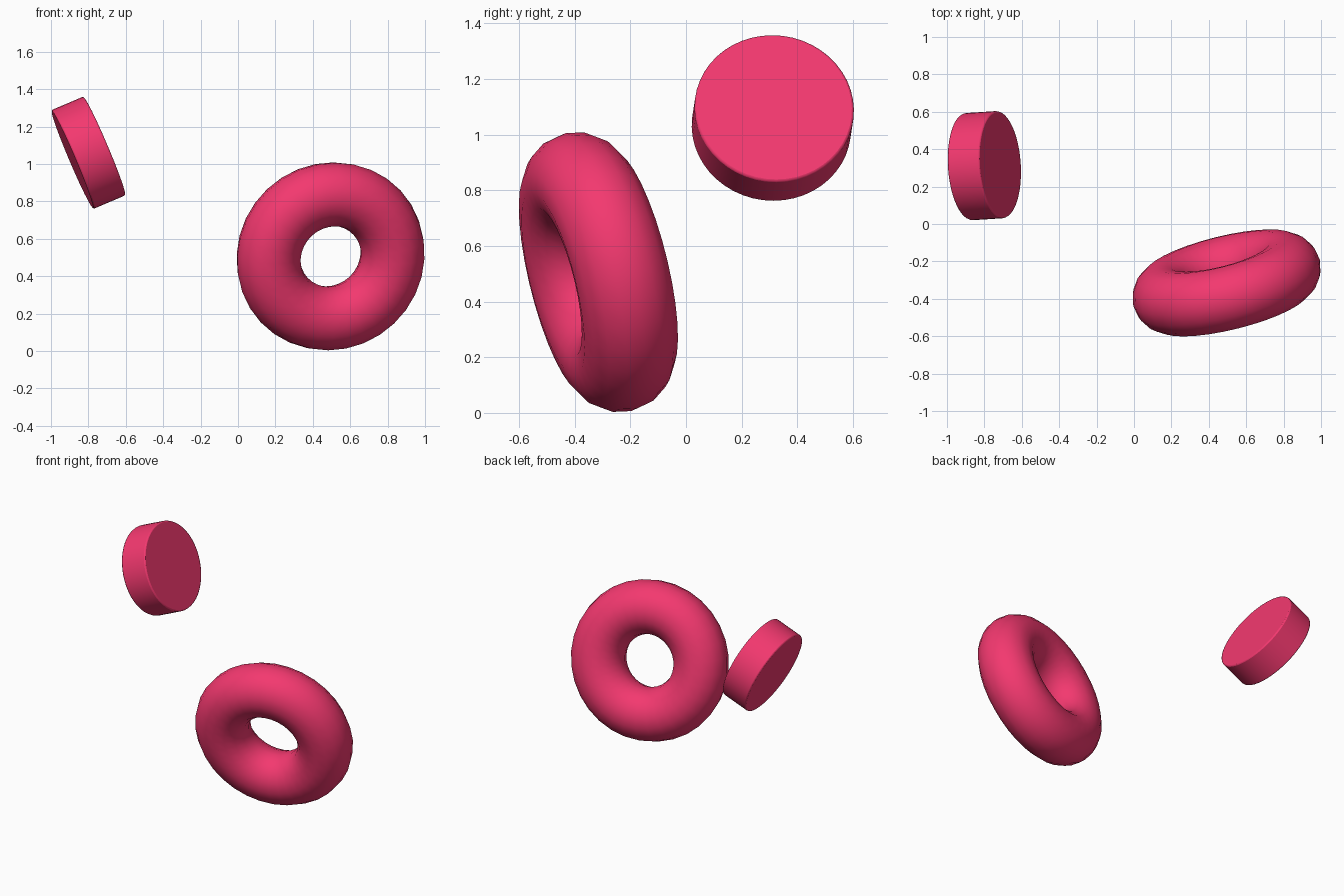
import bpy
import math
from mathutils import Vector

if "Cube" in bpy.data.objects:
    bpy.data.objects.remove(bpy.data.objects["Cube"])

pink = bpy.data.materials.new("pink")
pink.diffuse_color = (0.9, 0.04, 0.16, 1)
pink.use_nodes = True
pink.node_tree.nodes["Principled BSDF"].inputs["Base Color"].default_value = pink.diffuse_color


def finish(name, axis):
    """Name the active part, point its local z along the axis, colour and smooth it."""
    ob = bpy.context.object
    ob.name = name
    ob.rotation_euler = Vector(axis).to_track_quat('Z', 'Y').to_euler()
    ob.data.materials.append(pink)
    return ob


# Tilted ring
bpy.ops.mesh.primitive_torus_add(major_segments=32, minor_segments=16,
                                 major_radius=0.341, minor_radius=0.173,
                                 location=(0.495, -0.315, 0.506))
finish("ring", (-0.235, 0.943, 0.235))
bpy.ops.object.shade_smooth()

# Tilted thick disc with a slightly softened rim
bpy.ops.mesh.primitive_cylinder_add(vertices=48, radius=0.287, depth=0.186,
                                    location=(-0.8, 0.312, 1.06))
disc = finish("disc", (0.917, 0.06, 0.39))
bevel = disc.modifiers.new("rim", 'BEVEL')
bevel.width = 0.008
bevel.segments = 2
bevel.limit_method = 'ANGLE'
bevel.angle_limit = math.radians(40)
bpy.ops.object.shade_smooth_by_angle(angle=math.radians(50))
